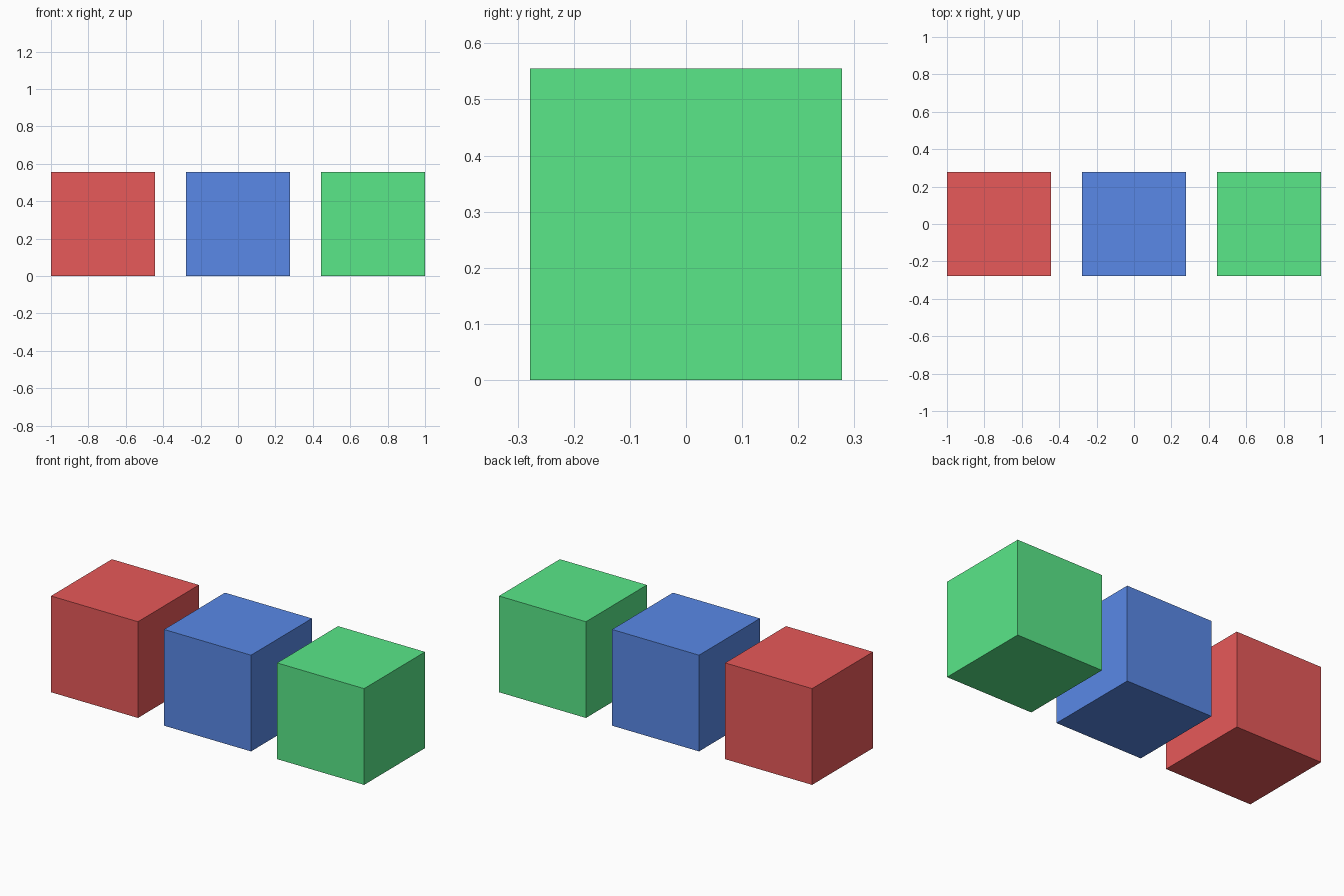
import bpy

if "Cube" in bpy.data.objects:
    bpy.data.objects.remove(bpy.data.objects["Cube"])

SIZE = 2 / 3.6        # cube edge
STEP = 1.3 * SIZE     # centre-to-centre spacing


def cube(name, x, color):
    bpy.ops.mesh.primitive_cube_add(size=SIZE, location=(x, 0, SIZE / 2))
    obj = bpy.context.object
    obj.name = name
    mat = bpy.data.materials.new(name + "_material")
    mat.diffuse_color = (*color, 1)
    mat.use_nodes = True
    mat.node_tree.nodes["Principled BSDF"].inputs["Base Color"].default_value = mat.diffuse_color
    obj.data.materials.append(mat)


# Row of three coloured cubes
cube("red_cube", -STEP, (0.8, 0.1, 0.1))
cube("blue_cube", 0, (0.1, 0.25, 0.8))
cube("green_cube", STEP, (0.1, 0.8, 0.25))
